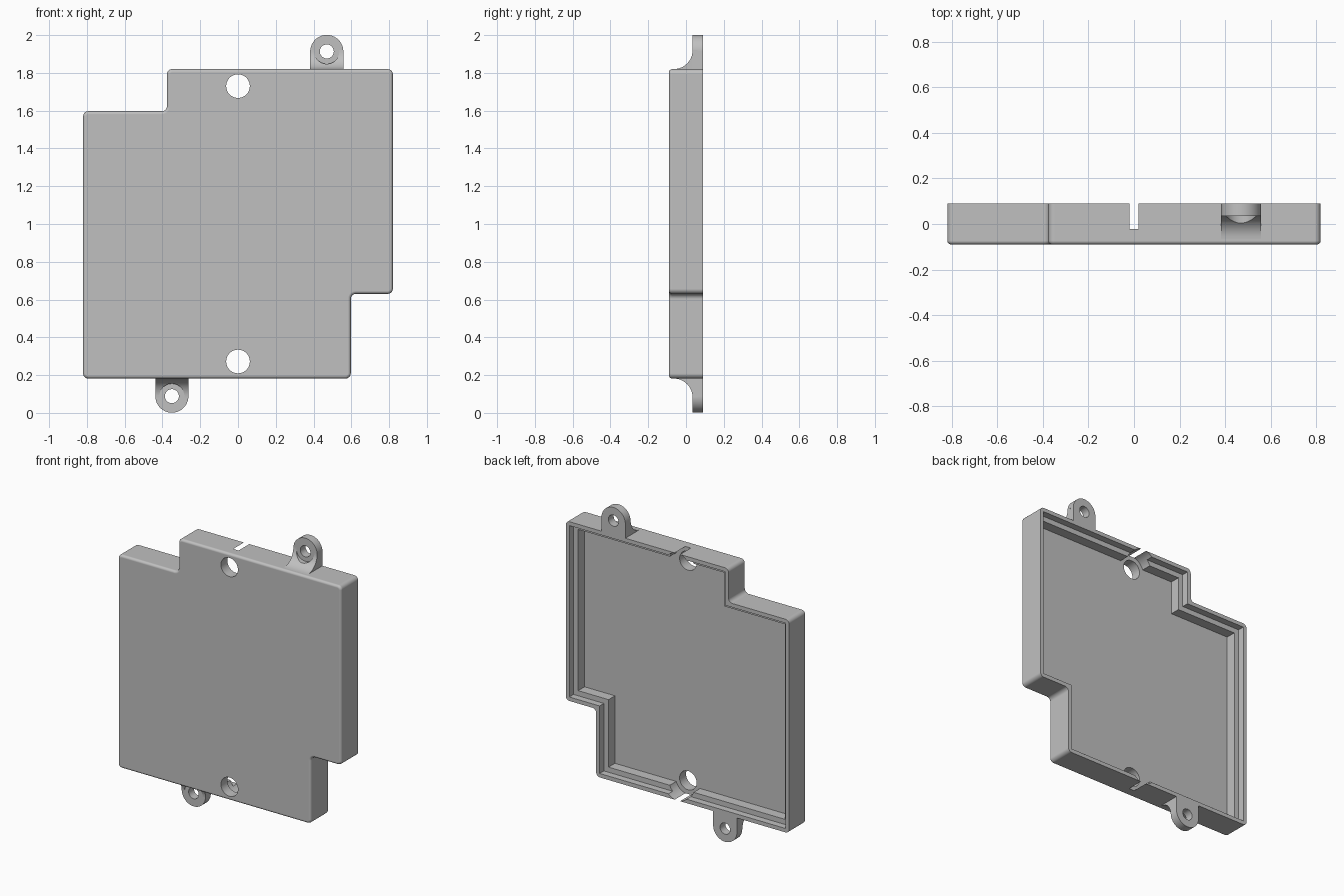
import bpy, bmesh, math
from mathutils import Vector

if "Cube" in bpy.data.objects:
    bpy.data.objects.remove(bpy.data.objects["Cube"])

grey = bpy.data.materials.new("plain grey")
grey.use_nodes = True
colour = (0.53, 0.53, 0.53, 1)
grey.diffuse_color = colour
grey.node_tree.nodes["Principled BSDF"].inputs["Base Color"].default_value = colour

BACK, FRONT = 0.09, -0.09
FLOOR, LEDGE = -0.022, 0.045
WALL, INNER = 0.026, 0.06


def prism(name, points, start, end, axis="y", corner=0, front=0):
    """Extrude a profile along y (points are x, z) or along x (points are y, z)."""
    place = (lambda p, d: (p[0], d, p[1])) if axis == "y" else (lambda p, d: (d, p[0], p[1]))
    bm = bmesh.new()
    face = bm.faces.new([bm.verts.new(place(p, start)) for p in points])
    result = bmesh.ops.extrude_face_region(bm, geom=[face])
    shift = Vector(place((0, 0), end - start))
    for v in result["geom"]:
        if isinstance(v, bmesh.types.BMVert):
            v.co += shift
    bmesh.ops.recalc_face_normals(bm, faces=bm.faces)
    if corner:
        edges = [e for e in bm.edges if abs(e.verts[0].co.y - e.verts[1].co.y) > 0.01]
        bmesh.ops.bevel(bm, geom=edges, offset=corner, segments=5, profile=0.5, affect="EDGES")
    if front:
        edges = [e for e in bm.edges if all(abs(v.co.y - start) < 1e-5 for v in e.verts)]
        bmesh.ops.bevel(bm, geom=edges, offset=front, segments=4, profile=0.5, affect="EDGES")
    mesh = bpy.data.meshes.new(name)
    bm.to_mesh(mesh)
    bm.free()
    mesh.materials.append(grey)
    obj = bpy.data.objects.new(name, mesh)
    bpy.context.collection.objects.link(obj)
    return obj


def arc(cx, cz, r, a, b, n):
    return [(cx + r * math.cos(math.radians(a + (b - a) * i / n)),
             cz + r * math.sin(math.radians(a + (b - a) * i / n))) for i in range(n + 1)]


def rod(x, z, r, start, end):
    return prism("cutter", arc(x, z, r, 0, 360, 64)[:-1], start, end)


def cut(obj, cutters):
    bpy.context.view_layer.objects.active = obj
    for cutter in cutters:
        mod = obj.modifiers.new("cut", "BOOLEAN")
        mod.operation, mod.solver, mod.object = "DIFFERENCE", "EXACT", cutter
        bpy.ops.object.modifier_apply(modifier=mod.name)
        bpy.data.objects.remove(cutter)


def smooth(obj):
    bpy.ops.object.select_all(action="DESELECT")
    obj.select_set(True)
    bpy.context.view_layer.objects.active = obj
    bpy.ops.object.shade_smooth_by_angle(angle=math.radians(35))
    # Keep the large flat faces evenly shaded beside the rounded edges
    mod = obj.modifiers.new("flat face shading", "WEIGHTED_NORMAL")
    mod.keep_sharp, mod.weight = True, 100


def inset(points, d):
    """Move a counter-clockwise right-angled outline inwards by d."""
    out = []
    for i, p in enumerate(points):
        p, a, b = Vector(p), Vector(points[i - 1]), Vector(points[(i + 1) % len(points)])
        u, v = (p - a).normalized(), (b - p).normalized()
        out.append(p + d * Vector((-u.y - v.y, u.x + v.x)))
    return out


# Stepped cover tray
BOTTOM, TOP = 0.182, 1.82
outline = [(-0.82, BOTTOM), (0.597, BOTTOM), (0.597, 0.63), (0.82, 0.63),
           (0.82, TOP), (-0.376, TOP), (-0.376, 1.597), (-0.82, 1.597)]
tray = prism("cover_tray", outline, FRONT, BACK, corner=0.027, front=0.016)
cutters = [prism("cutter", inset(outline, INNER), FLOOR, 0.2),
           prism("cutter", inset(outline, WALL), LEDGE, 0.2)]

# Screw holes, with wider recesses that just break through the end walls
for z in (TOP - 0.09, BOTTOM + 0.09):
    cutters += [rod(0, z, 0.0625, -0.2, 0.2), rod(0, z, 0.0922, FLOOR, 0.2)]
cut(tray, cutters)
smooth(tray)

# Screw tabs, each with a curved gusset relieved around the screw head
R, TAB_FRONT = 0.0875, 0.035
for side, x, edge, up in (("upper", 0.47, TOP, 1), ("lower", -0.35, BOTTOM, -1)):
    z = edge + up * 0.0935
    root = edge - up * 0.012
    plate = prism(side + "_screw_tab", [(x + R, root)] + arc(x, z, R, 0, 180 * up, 24)
                  + [(x - R, root)], TAB_FRONT, BACK)
    cut(plate, [rod(x, z, 0.037, -0.2, 0.2)])
    smooth(plate)
    curve = arc(TAB_FRONT - 0.1, edge + up * 0.1, 0.1, -90 * up, 0, 12)
    gusset = prism(side + "_tab_gusset", curve + [(BACK - 0.03, edge + up * 0.1),
                   (BACK - 0.03, root), (TAB_FRONT - 0.1, root)], x - R, x + R, "x")
    cut(gusset, [rod(x, z, 0.066, -0.2, TAB_FRONT), rod(x, z, 0.037, -0.2, 0.2)])
    smooth(gusset)
